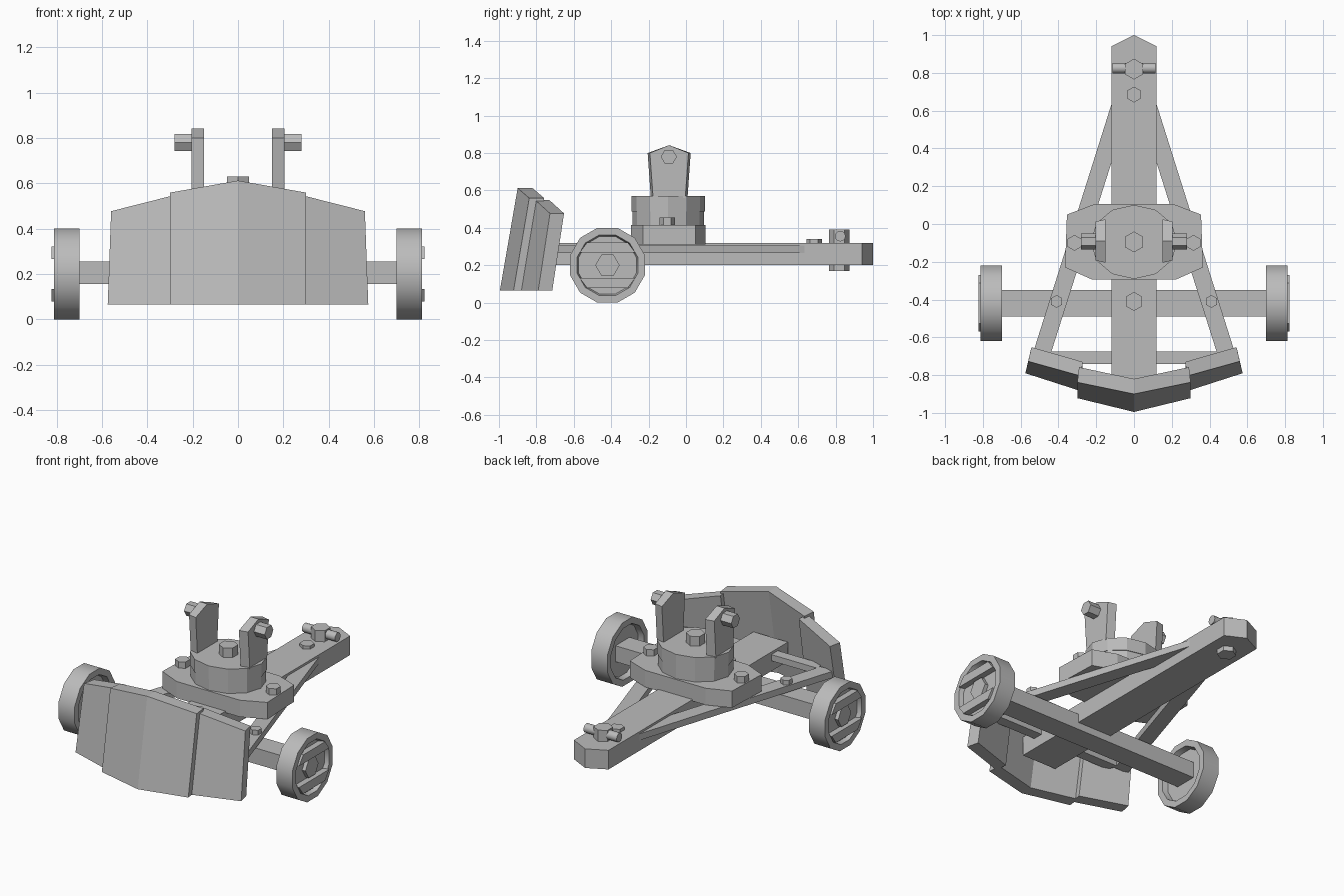
import bpy, bmesh, math

if "Cube" in bpy.data.objects:
    bpy.data.objects.remove(bpy.data.objects["Cube"], do_unlink=True)

GREY = (0.5, 0.5, 0.5, 1)
mat = bpy.data.materials.new("plain grey")
mat.use_nodes = True
mat.diffuse_color = GREY
mat.node_tree.nodes["Principled BSDF"].inputs["Base Color"].default_value = GREY


def loft(name, rings, smooth=0):
    """Skin a row of equal-length point rings and cap both ends."""
    bm = bmesh.new()
    rows = [[bm.verts.new(p) for p in ring] for ring in rings]
    n = len(rows[0])
    for a, b in zip(rows, rows[1:]):
        for i in range(n):
            j = (i + 1) % n
            bm.faces.new((a[i], a[j], b[j], b[i]))
    bm.faces.new(rows[0])
    bm.faces.new(rows[-1])
    bmesh.ops.recalc_face_normals(bm, faces=bm.faces)
    me = bpy.data.meshes.new(name)
    bm.to_mesh(me)
    bm.free()
    me.materials.append(mat)
    ob = bpy.data.objects.new(name, me)
    bpy.context.collection.objects.link(ob)
    if smooth:
        bpy.ops.object.select_all(action="DESELECT")
        ob.select_set(True)
        bpy.context.view_layer.objects.active = ob
        bpy.ops.object.shade_smooth_by_angle(angle=math.radians(smooth))
    return ob


def flat(pts, axis, t):
    """Place a 2D outline across the given axis at height t."""
    return [(u, v, t) if axis == "z" else (t, u, v) for u, v in pts]


def prism(name, pts, axis, lo, hi, smooth=0):
    return loft(name, [flat(pts, axis, lo), flat(pts, axis, hi)], smooth)


def poly(n, r, c, phase=0, rv=None):
    angles = [math.radians(phase) + math.tau * i / n for i in range(n)]
    return [(c[0] + r * math.cos(a), c[1] + (rv or r) * math.sin(a)) for a in angles]


def bolt(name, x, y, r, lo, hi):
    prism(name, poly(6, r, (x, y), 90), "z", lo, hi)


# Chassis beam, axle and rear cross bar
prism("main_beam", [(-.12, -.84), (.12, -.84), (.12, .94), (0, 1), (-.12, .94)], "z", .2, .32)
prism("axle", [(-.49, .155), (-.35, .155), (-.35, .255), (-.49, .255)], "x", -.75, .75)
prism("cross_bar", [(-.45, -.675), (.45, -.675), (.42, -.74), (-.42, -.74)], "z", .265, .304)

# Turntable
prism("platform", [(.21, .105), (.355, .05), (.365, -.23), (.22, -.295),
                   (-.22, -.295), (-.365, -.23), (-.355, .05), (-.21, .105)], "z", .31, .415)
CENTRE = (0, -.095)
prism("lower_turntable", poly(12, .225, CENTRE, 0, .192), "z", .41, .492)
prism("upper_turntable", poly(12, .23, CENTRE, 0, .196), "z", .488, .57)

# Bolts on the centre line
bolt("pivot_bolt", 0, -.095, .055, .56, .63)
bolt("axle_bolt", 0, -.41, .05, .31, .345)
bolt("beam_bolt", 0, .685, .042, .31, .34)
bolt("tow_pin", 0, .82, .055, .17, .39)

# Bent centre shield: each station is front bottom, front top, back top, back bottom
def station(xb, xt, yb, yt, zt, depth):
    return [(xb, yb, .065), (xt, yt, zt), (xt * .97, yt + depth, zt), (xb * .97, yb + depth, .065)]


loft("centre_shield", [station(s * .3, s * .3, -.995 + abs(s) * .073, -.9 + abs(s) * .062,
                               .612 - abs(s) * .053, .08) for s in (-1, 0, 1)])

for s, side in ((1, "left"), (-1, "right")):
    # Swept outer shield panel
    loft(side + "_shield", [station(s * .28, s * .28, -.885, -.805, .548, .075),
                            station(s * .575, s * .56, -.79, -.727, .477, .075)])

    # Diagonal brace and its bolt
    prism(side + "_brace", [(s * .105, .68), (s * .54, -.7), (s * .445, -.7), (s * .105, .37)],
          "z", .265, .306)
    bolt(side + "_brace_bolt", s * .41, -.41, .034, .29, .335)
    bolt(side + "_platform_bolt", s * .315, -.1, .042, .4, .455)

    # Gun cradle upright, wider on its inner face, with a trunnion stub
    rings = []
    for x, grow in ((.15, 0), (.205, .012)):
        rings.append(flat([(-.188 + grow, .56), (-.205 + grow, .8), (-.09, .842),
                           (.025 - grow, .8), (.008 - grow, .56)], "x", s * x))
    loft(side + "_upright", rings)
    prism(side + "_trunnion", poly(6, .043, (-.092, .78)), "x", s * .19, s * .28)

    # Tow pin handle
    prism(side + "_tow_handle", poly(12, .028, (.825, .355)), "x", s * .03, s * .115, 35)

    # Wheel: rim with a recess on both faces
    hub = (-.42, .2)
    profile = [(.16, .735), (.168, .70), (.207, .70), (.207, .812), (.168, .812), (.16, .785)]
    loft(side + "_wheel", [flat(poly(12, r, hub, 15), "x", s * x) for r, x in profile], 35)
    prism(side + "_hub_nut", poly(6, .065, hub), "x", s * .77, s * .808)
    # Plates following the inside of the rim
    for k, where in ((1, "upper"), (-1, "lower")):
        prism(side + "_" + where + "_wheel_plate",
              [(hub[0] + y, hub[1] + k * z) for y, z in
               ((-.15, .067), (.15, .067), (.108, .122), (-.108, .122))],
              "x", s * .775, s * .823)
